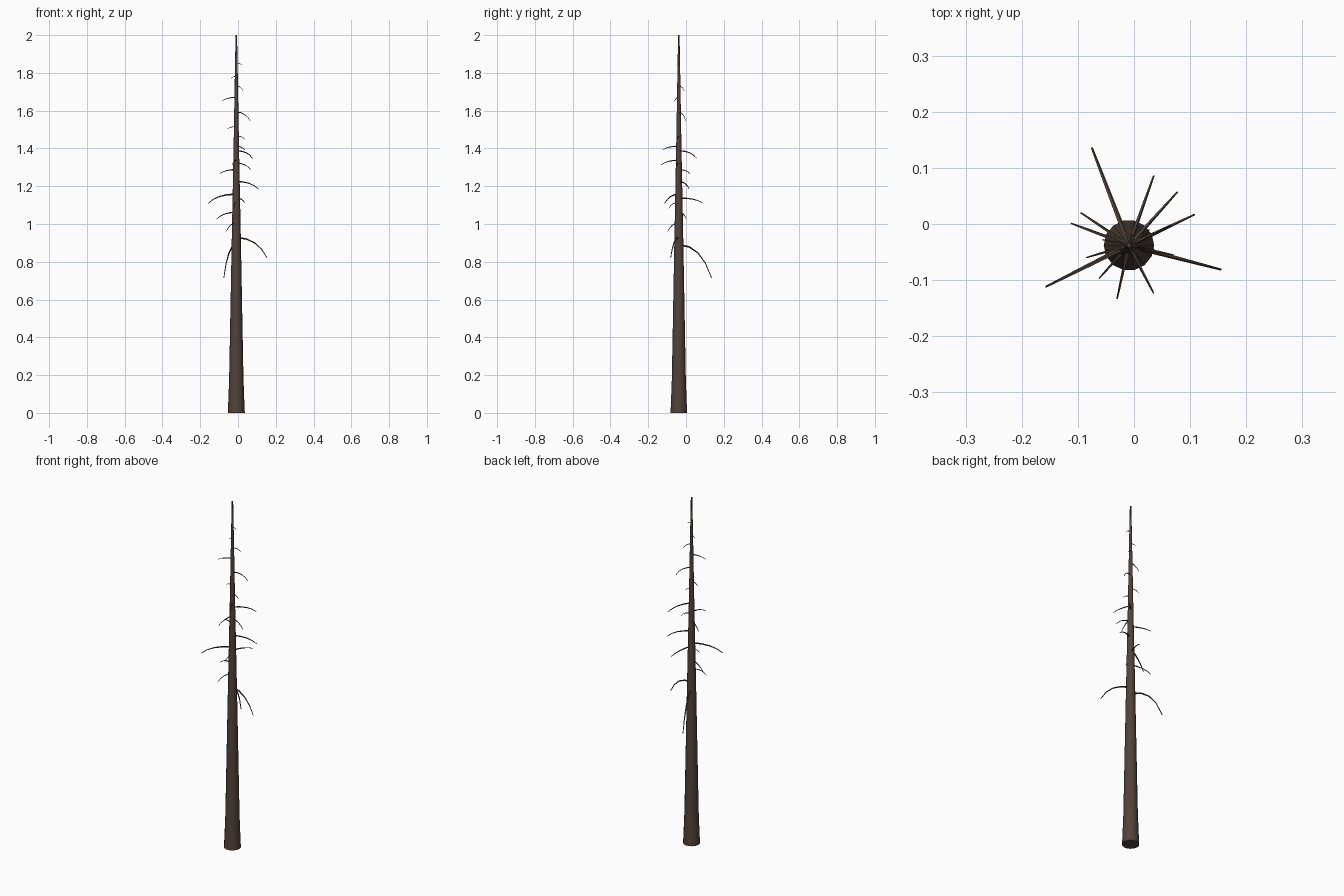
import bpy, bmesh, math
from mathutils import Vector

if "Cube" in bpy.data.objects:
    bpy.data.objects.remove(bpy.data.objects["Cube"])

bark = bpy.data.materials.new("dark_brown_bark")
bark.diffuse_color = (0.085, 0.055, 0.040, 1)
bark.use_nodes = True
bark.node_tree.nodes["Principled BSDF"].inputs["Base Color"].default_value = bark.diffuse_color
CX, CY = -0.009, -0.038          # trunk axis


def tube(bm, path, radii, sides):
    """Skin a path with rings of the given radii and cap both ends."""
    pts = [Vector(p) for p in path]
    rings = []
    for i, p in enumerate(pts):
        d = (pts[min(i + 1, len(pts) - 1)] - pts[max(i - 1, 0)]).normalized()
        up = Vector((0, 0, 1)) if abs(d.z) < 0.98 else Vector((0, 1, 0))
        u = d.cross(up).normalized()
        v = u.cross(d)
        rings.append([bm.verts.new(p + radii[i] * (u * math.cos(a) + v * math.sin(a)))
                      for a in (2 * math.pi * k / sides for k in range(sides))])
    for a, b in zip(rings, rings[1:]):
        for k in range(sides):
            n = (k + 1) % sides
            bm.faces.new((a[k], a[n], b[n], b[k]))
    bm.faces.new(rings[0][::-1])
    bm.faces.new(rings[-1])


def finish(bm, name):
    bmesh.ops.recalc_face_normals(bm, faces=bm.faces)
    me = bpy.data.meshes.new(name)
    bm.to_mesh(me)
    bm.free()
    ob = bpy.data.objects.new(name, me)
    bpy.context.collection.objects.link(ob)
    me.materials.append(bark)
    bpy.context.view_layer.objects.active = ob
    ob.select_set(True)
    bpy.ops.object.shade_smooth_by_angle(angle=math.radians(40))
    ob.select_set(False)


# Trunk: slightly flared base, long taper to the tip
profile = [(0, 0.045), (0.06, 0.0425), (0.18, 0.038), (0.5, 0.032), (0.9, 0.0245),
           (1.4, 0.0145), (1.75, 0.0085), (2.0, 0.004)]
bm = bmesh.new()
tube(bm, [(CX, CY, z) for z, r in profile], [r for z, r in profile], 14)
finish(bm, "trunk")

# Dead branches: root height, then tip x, y, z
branches = [
    (0.890, -0.075, 0.135, 0.715), (0.928, 0.155, -0.081, 0.820),
    (1.005, -0.062, -0.097, 0.960), (1.062, -0.112, 0.001, 1.027),
    (1.115, -0.022, -0.092, 1.083), (1.158, -0.157, -0.112, 1.110),
    (1.138, 0.035, 0.086, 1.113), (1.225, 0.108, 0.017, 1.185),
    (1.288, -0.095, 0.020, 1.268), (1.322, 0.070, -0.055, 1.285),
    (1.338, -0.030, -0.133, 1.312), (1.388, 0.077, 0.057, 1.348),
    (1.412, 0.035, -0.123, 1.392), (1.466, 0.036, -0.045, 1.448),
    (1.516, -0.056, -0.028, 1.502), (1.592, 0.065, -0.002, 1.545),
    (1.670, -0.085, -0.060, 1.652), (1.730, 0.027, -0.010, 1.705),
    (1.782, -0.036, -0.030, 1.772), (1.852, 0.020, -0.042, 1.842),
]
bm = bmesh.new()
for root, x, y, z in branches:
    length = math.hypot(x - CX, y - CY)
    r0 = 0.0018 + 0.018 * length
    path, radii = [], []
    for i in range(5):
        t = i / 4
        h = 1.35 * t - 0.35 * t * t      # reaches out first, then droops
        path.append((CX + (x - CX) * h, CY + (y - CY) * h, root + (z - root) * t * t))
        radii.append(r0 * (1 - 0.6 * t))
    tube(bm, path, radii, 5)
finish(bm, "branches")
